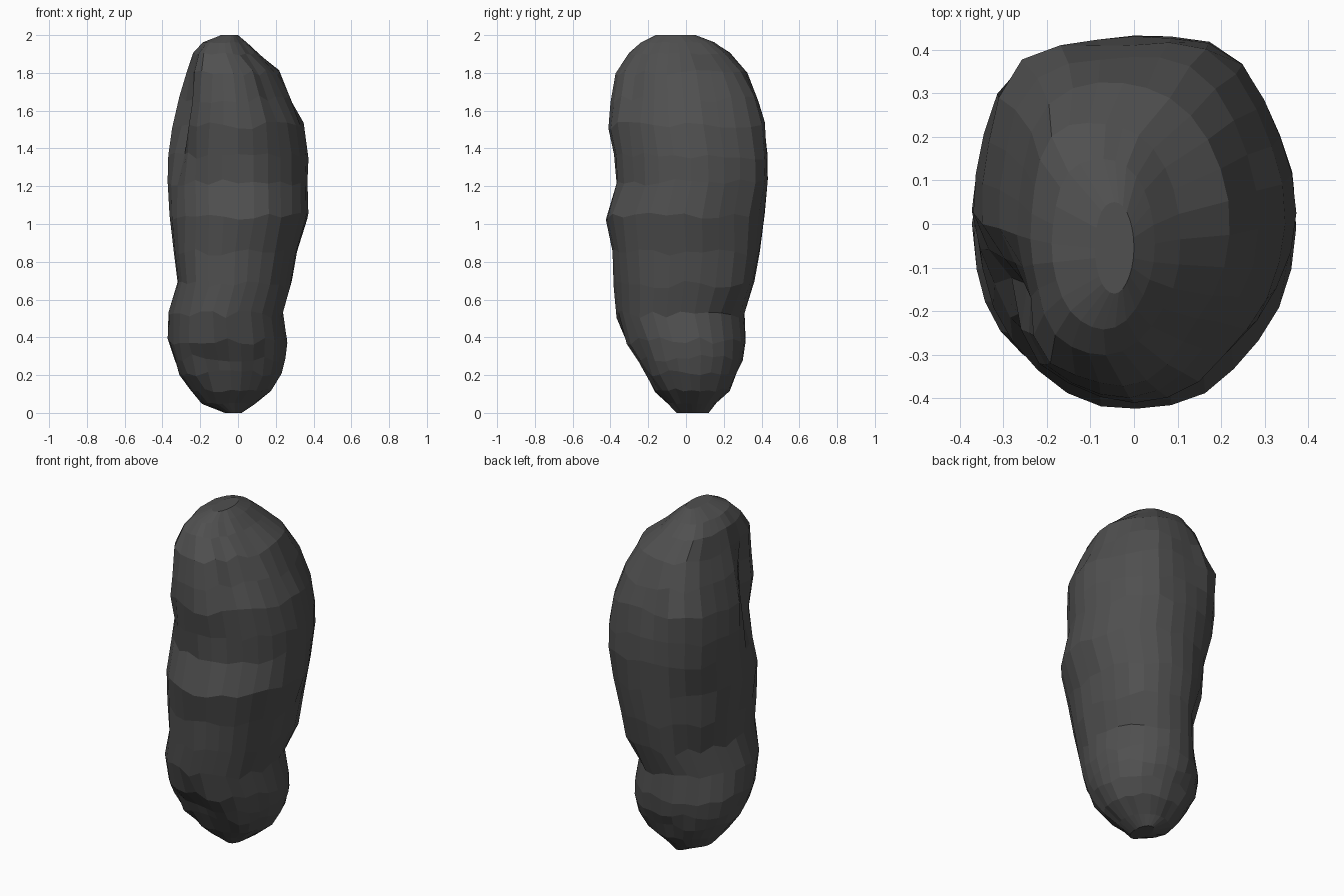
import bpy
import bmesh
import math
import random
from mathutils import Vector, noise

default_cube = bpy.data.objects.get("Cube")
if default_cube:
    bpy.data.objects.remove(default_cube, do_unlink=True)

random.seed(4)
SIDES = 28

# Height, then left, right, front and back limits of the rock
profile = [
    (0, -.07, .02, -.05, .12),
    (.05, -.19, .09, -.1, .16),
    (.12, -.25, .18, -.17, .23),
    (.21, -.31, .23, -.23, .27),
    (.29, -.34, .25, -.27, .3),
    (.38, -.37, .26, -.32, .32),
    (.52, -.37, .24, -.37, .31),
    (.68, -.32, .28, -.38, .36),
    (.85, -.34, .31, -.39, .39),
    (1.04, -.36, .37, -.43, .41),
    (1.22, -.37, .37, -.37, .43),
    (1.36, -.37, .37, -.38, .43),
    (1.52, -.35, .35, -.41, .41),
    (1.66, -.31, .29, -.4, .38),
    (1.8, -.27, .22, -.37, .32),
    (1.9, -.24, .11, -.3, .23),
    (1.96, -.19, .05, -.24, .15),
    (2, -.09, 0, -.16, .05),
]

# Bulges (+) and hollows (-): direction in degrees, height, amount, spread, rise
lumps = [
    (203, 1.53, -.22, .22, .24),  # crease beside the front ridge
    (228, 1.8, .1, .3, .13),      # top of the front ridge
    (224, 1.36, -.06, .3, .14),   # waist of the front ridge
    (128, 1.88, .1, .4, .1),      # back end of the ridge
    (132, 1.55, .16, .4, .28),    # shoulder, back corner
    (58, 1.4, .09, .35, .4),      # shoulder, opposite back corner
    (318, 1.7, -.12, .4, .22),    # sloping front corner
    (318, 1.2, -.03, .4, .15),
    (315, .88, .04, .4, .12),     # fuller corners around the waist
    (45, .75, .1, .4, .14),
    (225, .72, .08, .4, .14),
    (135, .55, -.1, .4, .2),
    (225, .24, .1, .35, .12),     # heel bulges
    (45, .25, .05, .4, .13),
    (265, .28, -.13, .3, .07),    # notch above the foot
]


def lump_scale(angle, height):
    """Combined swelling of all bulges and hollows at a point."""
    scale = 1
    for degrees, level, amount, spread, rise in lumps:
        turn = angle - math.radians(degrees)
        around = math.remainder(turn, math.tau) / spread
        along = (height - level) / rise
        scale += amount * math.exp(-around ** 2 - along ** 2)
    return scale


def ring_point(row, step):
    """One chipped point on a horizontal ring of the rock."""
    height, left, right, front, back = row
    angle = math.tau * step / SIDES
    centre = Vector(((left + right) / 2, (front + back) / 2, height))
    reach = Vector(((right - left) / 2 * math.cos(angle),
                    (back - front) / 2 * math.sin(angle), 0))
    reach *= lump_scale(angle, height)
    point = centre + reach
    if 0 < height < 2:
        reach *= .03 * noise.noise(point * 6)
        point += reach
        point.z += random.uniform(-.02, .02) * min(1, 4 * height, 4 * (2 - height))
    return point


def build_rock(name, material):
    bm = bmesh.new()
    rings = [[bm.verts.new(ring_point(row, step)) for step in range(SIDES)]
             for row in profile]
    for lower, upper in zip(rings, rings[1:]):
        for i in range(SIDES):
            j = (i + 1) % SIDES
            bm.faces.new((lower[i], lower[j], upper[j], upper[i]))
    # Close the blunt ends
    bm.faces.new(reversed(rings[0]))
    bm.faces.new(rings[-1])
    bmesh.ops.recalc_face_normals(bm, faces=bm.faces[:])
    mesh = bpy.data.meshes.new(name)
    bm.to_mesh(mesh)
    bm.free()
    mesh.materials.append(material)
    rock = bpy.data.objects.new(name, mesh)
    bpy.context.collection.objects.link(rock)
    return rock


# Dark stone colour
stone = bpy.data.materials.new("dark_grey_stone")
stone.use_nodes = True
colour = (.08, .08, .08, 1)
stone.diffuse_color = colour
stone.node_tree.nodes["Principled BSDF"].inputs["Base Color"].default_value = colour

build_rock("rock", stone)
